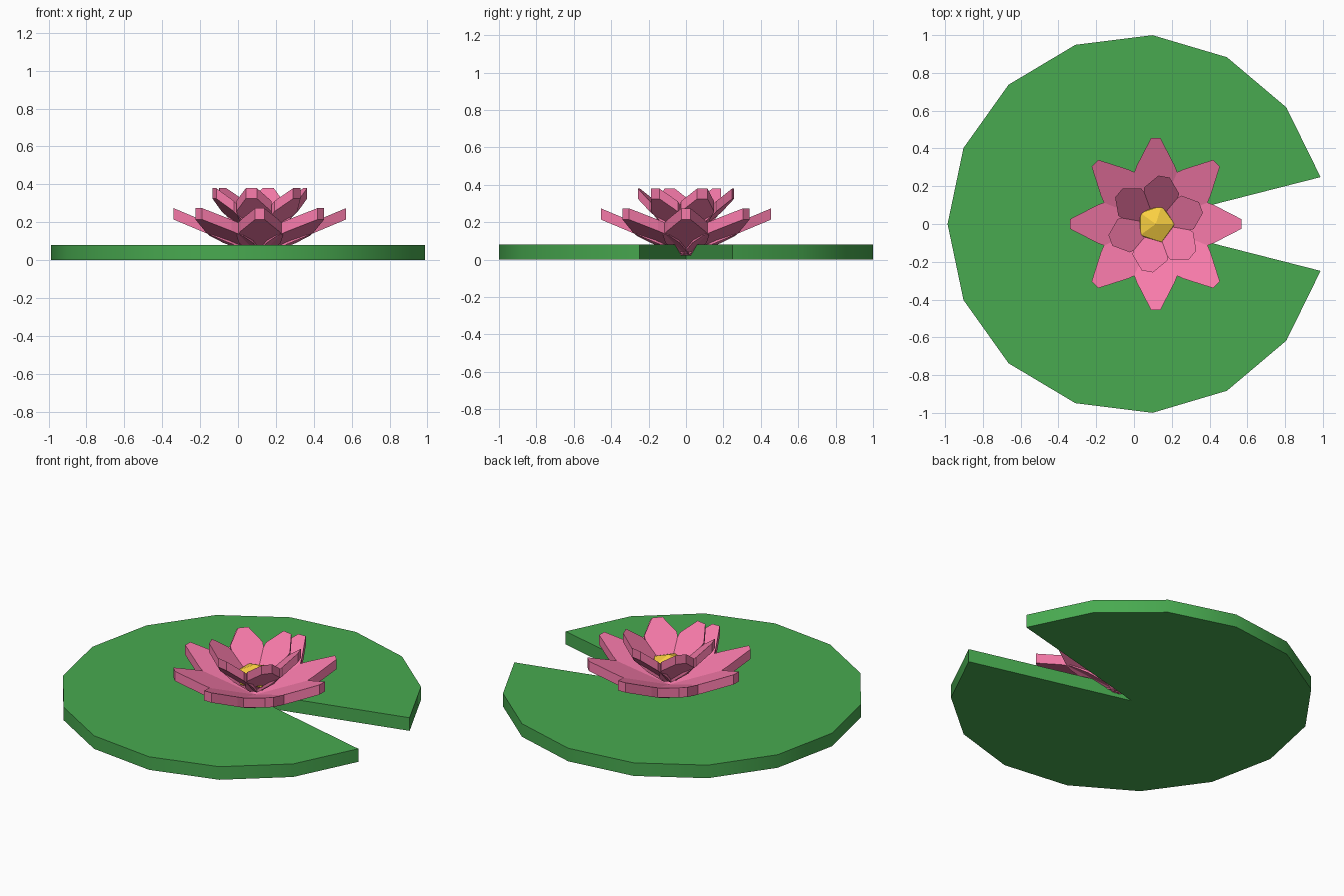
import bpy, bmesh, math
from mathutils import Matrix

if "Cube" in bpy.data.objects:
    bpy.data.objects.remove(bpy.data.objects["Cube"])

CX = 0.115  # flower axis


def material(name, rgb):
    m = bpy.data.materials.new(name)
    m.diffuse_color = (*rgb, 1)
    m.use_nodes = True
    m.node_tree.nodes["Principled BSDF"].inputs["Base Color"].default_value = m.diffuse_color
    return m


def prism(name, outline, thick, mat):
    """Extrude a 3D outline straight down by thick."""
    bm = bmesh.new()
    top = bm.faces.new([bm.verts.new(p) for p in outline])
    new = bmesh.ops.extrude_face_region(bm, geom=[top], use_keep_orig=True)
    vs = [g for g in new["geom"] if isinstance(g, bmesh.types.BMVert)]
    bmesh.ops.translate(bm, verts=vs, vec=(0, 0, -thick))
    bmesh.ops.recalc_face_normals(bm, faces=bm.faces)
    me = bpy.data.meshes.new(name)
    bm.to_mesh(me)
    bm.free()
    me.materials.append(mat)
    ob = bpy.data.objects.new(name, me)
    bpy.context.collection.objects.link(ob)
    return ob


def petal_ring(name, count, start, half, z0, slope, thick, mat):
    """Ring of tilted petals; half lists (radius, half width) along one side."""
    pts = half + [(r, -w) for r, w in reversed(half)]
    for i in range(count):
        ob = prism(f"{name}_{i + 1}", [(r, w, z0 + slope * r) for r, w in pts], thick, mat)
        ob.data.transform(Matrix.Rotation(start + math.tau * i / count, 4, 'Z'))
        ob.location.x = CX


green = material("leaf_green", (0.065, 0.40, 0.08))
pink = material("petal_pink", (0.95, 0.20, 0.41))
gold = material("stamen_gold", (0.96, 0.63, 0.054))

# Notched floating leaf with a softly shaded rim
R, px, gap, n = 1.003, 0.016, 0.25, 14
leaf = [(px, 0, 0.08)]
for k in range(n + 1):
    a = gap + (math.tau - 2 * gap) * k / n
    leaf.append((px + R * math.cos(a), R * math.sin(a), 0.08))
pad = prism("lily_leaf", leaf, 0.08, green)
bpy.context.view_layer.objects.active = pad
pad.select_set(True)
bpy.ops.object.shade_smooth_by_angle(angle=math.radians(30))
pad.select_set(False)

# Two rings of petals, wide enough to merge at their bases
petal_ring("outer_petal", 8, 0, [(0.0, 0.03), (0.16, 0.11), (0.25, 0.123), (0.31, 0.10), (0.455, 0.025)],
           0.083, 0.42, 0.06, pink)
petal_ring("inner_petal", 6, math.radians(20), [(0.02, 0.035), (0.10, 0.085), (0.18, 0.094), (0.255, 0.03)],
           0.15, 0.90, 0.055, pink)

# Faceted flower centre
bpy.ops.mesh.primitive_ico_sphere_add(subdivisions=1, radius=0.112, location=(CX, 0, 0.2))
core = bpy.context.object
core.name = "flower_centre"
core.scale.z = 0.6
core.data.materials.append(gold)
